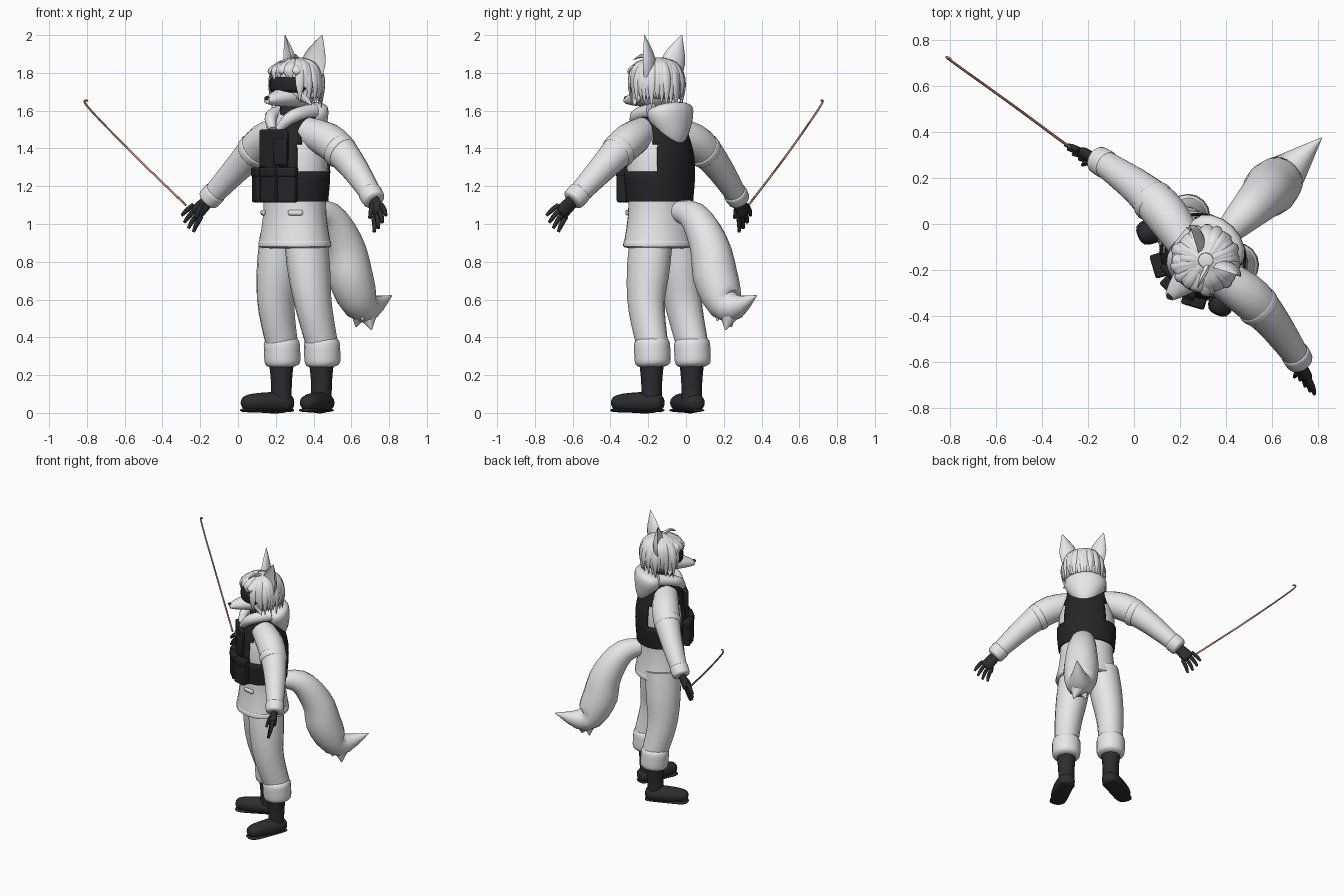
import bpy, bmesh, math, random
from mathutils import Vector, Matrix

random.seed(4)
if "Cube" in bpy.data.objects:
    bpy.data.objects.remove(bpy.data.objects["Cube"])

X, Y, Z = Vector((1, 0, 0)), Vector((0, 1, 0)), Vector((0, 0, 1))


def standing(right, back=0):
    """Placement of the figure, which is modelled facing -y and then turned."""
    turn = Matrix.Rotation(-math.pi / 4, 4, 'Z')
    return Matrix.Translation((.29, -.15, 0)) @ turn @ Matrix.Translation(X * right + Y * back)


def material(name, red, green, blue):
    mat = bpy.data.materials.new(name)
    mat.use_nodes = True
    mat.diffuse_color = (red, green, blue, 1)
    mat.node_tree.nodes["Principled BSDF"].inputs["Base Color"].default_value = mat.diffuse_color
    return mat


PALE = material("pale grey", .8, .8, .8)
BLACK = material("near black", .018, .018, .018)
CHARCOAL = material("charcoal", .026, .026, .026)
WOOD = material("tan wood", .6, .25, .15)


def finish(bm, name, mat, keep=None, mirror=False, thickness=0, bevel=0):
    if keep:
        unwanted = [face for face in bm.faces if not keep(face.calc_center_median())]
        bmesh.ops.delete(bm, geom=unwanted, context='FACES')
    bmesh.ops.recalc_face_normals(bm, faces=bm.faces)
    mesh = bpy.data.meshes.new(name)
    bm.to_mesh(mesh)
    bm.free()
    mesh.materials.append(mat)
    part = bpy.data.objects.new(name, mesh)
    bpy.context.collection.objects.link(part)
    part.matrix_world = frame
    if mirror:
        part.modifiers.new("other side", 'MIRROR')
    if thickness:
        part.modifiers.new("thickness", 'SOLIDIFY').thickness = thickness
    if bevel:
        rounding = part.modifiers.new("soft edges", 'BEVEL')
        rounding.width, rounding.segments = bevel, 2
    bpy.context.view_layer.objects.active = part
    part.select_set(True)
    bpy.ops.object.shade_smooth_by_angle(angle=math.pi / 4)
    part.select_set(False)


def along(values, t):
    """Smooth curve through evenly spaced numbers or vectors."""
    last = len(values) - 1
    i = min(int(t * last), last - 1)
    f = t * last - i
    a, b = values[i], values[i + 1]
    leave = (b - values[max(i - 1, 0)]) / 2
    arrive = (values[min(i + 2, last)] - a) / 2
    step = b - a
    return a + leave * f + (step * 3 - leave * 2 - arrive) * f**2 + (leave + arrive - step * 2) * f**3


def sweep(name, mat, path, radii, flat=1, ref=Y, sides=16, steps=14, puff=False, cup=1, **options):
    """Sweep an ellipse along a path; puff rounds the ends, cup hollows one side."""
    bm = bmesh.new()
    path = [Vector(point) for point in path]
    spots = [(1 - math.cos(math.pi * i / steps)) / 2 for i in range(steps + 1)]
    centres = [along(path, t) for t in spots]
    rings = []
    for i, t in enumerate(spots):
        heading = (centres[min(i + 1, steps)] - centres[max(i - 1, 0)]).normalized()
        side = ref.cross(heading).normalized()
        depth = heading.cross(side) * flat
        radius = along(radii, t)
        if puff:
            radius *= max(1 - abs(2 * t - 1)**5, .01)**.4
        ring = []
        for k in range(sides):
            angle = math.tau * k / sides
            c, s = math.cos(angle), math.sin(angle)
            offset = side * c + depth * (s if s > 0 else s * cup)
            ring.append(bm.verts.new(centres[i] + offset * radius))
        rings.append(ring)
    for low, high in zip(rings, rings[1:]):
        for k in range(sides):
            bm.faces.new((low[k - 1], low[k], high[k], high[k - 1]))
    bm.faces.new(rings[0])
    bm.faces.new(rings[-1])
    finish(bm, name, mat, **options)


def ball(name, mat, centre, size, **options):
    bm = bmesh.new()
    place = Matrix.Translation(centre) @ Matrix.Diagonal((*size, 1))
    bmesh.ops.create_uvsphere(bm, u_segments=32, v_segments=20, radius=1, matrix=place)
    finish(bm, name, mat, **options)


def box(name, mat, centre, size, turn=0, bevel=.01, **options):
    bm = bmesh.new()
    place = Matrix.Translation(centre) @ Matrix.Rotation(turn, 4, 'Z') @ Matrix.Diagonal((*size, 1))
    bmesh.ops.create_cube(bm, size=1, matrix=place)
    finish(bm, name, mat, bevel=bevel, **options)


def vest_area(c):
    """Full belt, then front and back panels, then shoulder straps."""
    if c.z < 1.29:
        return True
    if c.z < 1.48:
        return abs(c.x) < .135
    return c.y > 0 or abs(c.x) > .05


# Jacket and vest
frame = standing(0, back=.015)
sweep("jacket", PALE, [Z * .88, Z * 1.6], radii=[.208, .178, .185, .09], flat=.85, sides=24)
sweep("jacket_hem", PALE, [Z * .87, Z * .92], radii=[.212, .207], flat=.84, sides=24, puff=True)
sweep("vest", BLACK, [Z * 1.12, Z * 1.58], radii=[.19, .197, .12], flat=.87, sides=40, steps=24,
      keep=lambda c: vest_area(c) and c.xy.length > .1, thickness=.01)
for i in (-1, 0, 1):
    front = Vector((i * .105, abs(i) * .025 - .185, 1.205))
    box("front_pouch", BLACK, front, size=(.1, .06, .18), turn=i * .5)
    box("pouch_flap", BLACK, front + Z * .07, size=(.105, .068, .05), turn=i * .5)
box("chest_pouch", BLACK, (.065, -.17, 1.38), size=(.08, .03, .14), turn=.2)
box("chest_panel", BLACK, (0, -.155, 1.4), size=(.2, .03, .2))
box("jacket_pockets", PALE, (.12, -.115, 1.06), size=(.08, .02, .03), turn=.6, mirror=True)

# Neck, collar and hood
frame = standing(0)
sweep("neck", CHARCOAL, [Z * 1.52, Z * 1.67], radii=[.08, .06])
sweep("collar", PALE, [(.02, -.13, 1.5), (.08, -.08, 1.57), (.1, .06, 1.6)],
      radii=[.02, .035, .04], ref=Z, mirror=True)
sweep("hood", PALE, [(0, .15, 1.41), (0, .08, 1.63)], radii=[.03, .09, .14, .15], flat=.72, puff=True)

# Sleeves
sweep("sleeves", PALE, [(.1, 0, 1.49), (.26, .03, 1.43), (.42, .025, 1.31), (.62, -.01, 1.13)],
      radii=[.08, .094, .076, .054], mirror=True)
sweep("sleeve_bands", PALE, [(.3, .03, 1.4), (.35, .03, 1.37)], radii=[.096, .091], puff=True, mirror=True)
sweep("cuffs", PALE, [(.57, 0, 1.175), (.63, -.015, 1.12)], radii=[.065, .06], puff=True, mirror=True)

# Gloves, with the fingers stacked one below another
sweep("glove_palms", CHARCOAL, [(.6, -.01, 1.14), (.69, -.04, 1.055)], radii=[.036, .045],
      flat=.6, puff=True, mirror=True)
for k in range(4):
    spread = (k - 1.5) * .02
    knuckle = Vector((.675 + spread, -.04, 1.07 + spread))
    reach = Vector((.05 + spread / 2, -.03, spread / 2 - .075)) * (1.1 - abs(k - 1.5) / 8)
    sweep("glove_fingers", CHARCOAL, [knuckle, knuckle + reach / 2 + X * .005, knuckle + reach],
          radii=[.013, .013, .008], sides=8, mirror=True)
sweep("glove_thumbs", CHARCOAL, [(.63, -.03, 1.11), (.645, -.055, 1.08), (.65, -.075, 1.03)],
      radii=[.015, .014, .008], ref=X, sides=8, mirror=True)

# Thin stick with a bent end
sweep("stick", WOOD, [(-.74, -.06, 1.1), (-1.07, -.11, 1.36), (-1.375, -.16, 1.62), (-1.38, -.155, 1.655)],
      radii=[.006, .005], sides=8, steps=20)

# Bushy tail with ragged tufts
tail = [Vector((0, y, z)) for y, z in
        ((.1, 1.07), (.27, 1.04), (.39, .88), (.44, .7), (.54, .56), (.74, .62))]
sweep("tail", PALE, tail, radii=[.045, .08, .105, .118, .085, .003], ref=X, steps=24)
for i in range(4):
    root = along(tail, .66 + i * .05)
    sweep("tail_tuft", PALE, [root, root + Z * -.12 + X * (i % 2 - .5) * .08], radii=[.08, .003], ref=X, sides=8)

# Trousers and boots
frame = standing(-.02, back=.025)
sweep("trouser_legs", PALE, [(.09, 0, .94), (.115, 0, .76), (.14, .01, .57), (.15, .065, .36)],
      radii=[.108, .108, .093, .08], flat=1.1, mirror=True)
sweep("leg_cuffs", PALE, [(.15, .07, .24), (.15, .06, .4)], radii=[.096, .096], puff=True, mirror=True)
sweep("boot_shafts", CHARCOAL, [(.15, .06, .03), (.15, .06, .27)], radii=[.055, .055, .066], mirror=True)
sole = [Vector((.13, .125, .014)), Vector((.17, .03, .014)), Vector((.24, -.15, .014))]
sweep("boot_soles", CHARCOAL, sole, radii=[.05, .052, .062], flat=.2, ref=Z, puff=True, mirror=True)
sweep("boot_feet", CHARCOAL, [point * .99 + Z * .04 for point in sole], radii=[.05, .063, .05],
      flat=.9, ref=Z, puff=True, mirror=True)

# Head, muzzle and goggles
frame = standing(.02)
ball("head", PALE, Z * 1.735, size=(.12, .12, .128))
sweep("muzzle", PALE, [(0, -.05, 1.68), (0, -.215, 1.652)], radii=[.085, .068, .045, .022], flat=.75, ref=Z)
ball("nose", CHARCOAL, (0, -.213, 1.667), size=(.016, .012, .01))
sweep("cheek_fur", PALE, [(.08, -.04, 1.69), (.14, -.02, 1.63)], radii=[.04, .003], sides=8, mirror=True)
sweep("goggles", BLACK, [Z * 1.69, Z * 1.785], radii=[.137, .137], sides=32, puff=True,
      keep=lambda c: c.y < -.03, thickness=.01)
sweep("goggle_strap", BLACK, [Z * 1.72, Z * 1.745], radii=[.132, .132], sides=32)

# Hair: a cap, hanging locks and a shorter fringe
ball("hair_cap", PALE, (0, .01, 1.745), size=(.136, .134, .137), thickness=.01,
     keep=lambda c: c.z > 1.8 or (c.y > .01 and c.z > 1.66))
locks = 34
for k in range(locks):
    angle = math.tau * (k + random.uniform(-.3, .3)) / locks
    outward = Vector((math.sin(angle), -math.cos(angle), 0))
    fringe = outward.y < -.7
    bulge = random.uniform(.132, .148)
    end = (1.765 if fringe else 1.63) + random.uniform(-.03, .03)
    shape = ((.03, 1.876), (.11, 1.84), (bulge, 1.81 if fringe else 1.75), (bulge - .01, end))
    sweep("hair_lock", PALE, [outward * r + Y * .01 + Z * z for r, z in shape],
          radii=[.015, random.uniform(.017, .028), .022, .002], flat=.5, ref=outward + Z * .4, sides=6)
sweep("stray_lock", PALE, [(.02, .01, 1.86), (.04, -.05, 1.89), (.06, -.1, 1.87)],
      radii=[.015, .012, .002], ref=X, sides=6)

# Tall cupped ears
sweep("ears", PALE, [(.085, .03, 1.78), (.105, .04, 1.88), (.14, .06, 2)], radii=[.06, .062, .003],
      flat=.7, ref=Vector((-.5, 1, 0)), cup=-.35, mirror=True)
